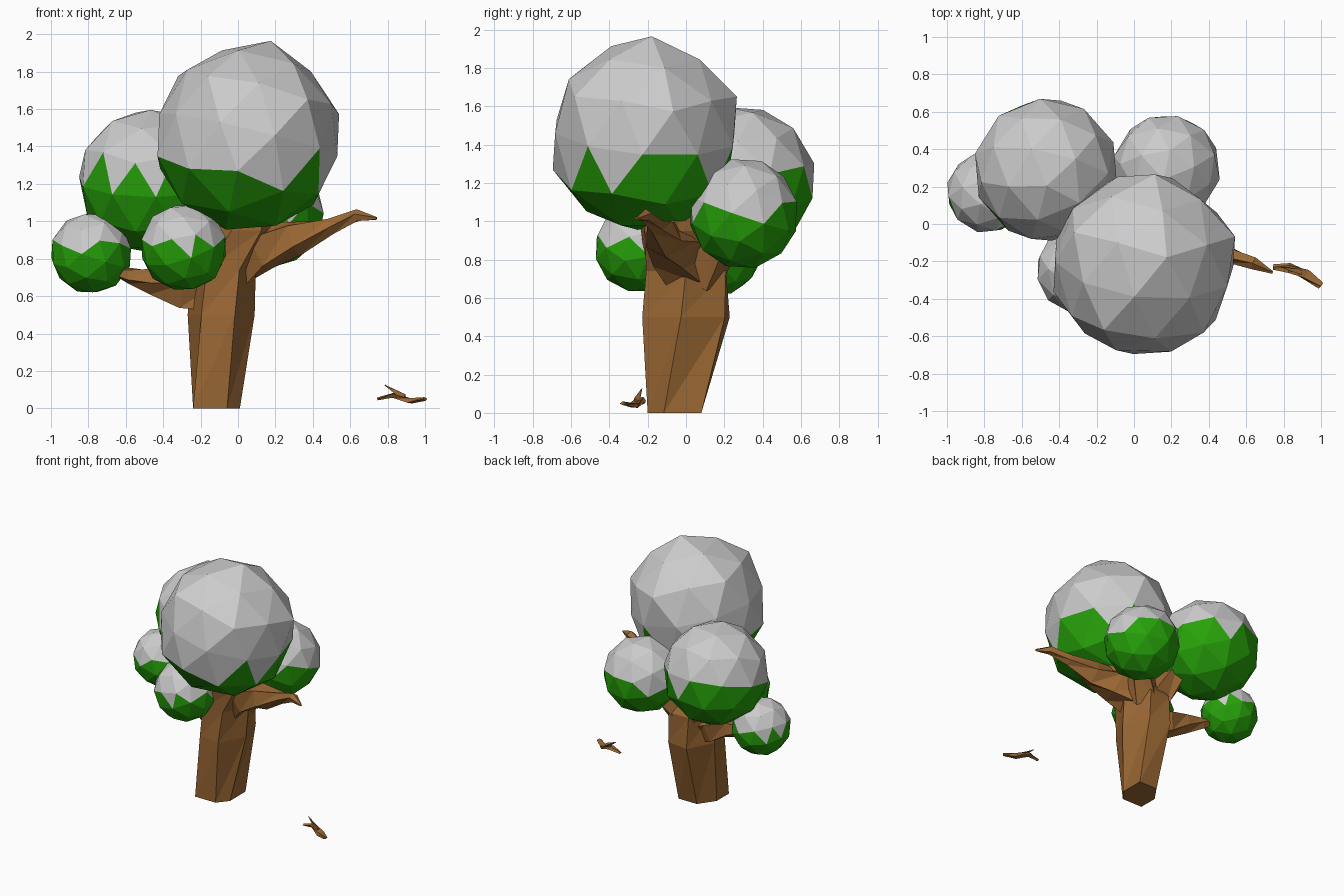
import bpy, bmesh, math
from mathutils import Vector, Euler

if "Cube" in bpy.data.objects:
    bpy.data.objects.remove(bpy.data.objects["Cube"])


def material(name, rgb):
    m = bpy.data.materials.new(name)
    m.diffuse_color = (*rgb, 1)
    m.use_nodes = True
    m.node_tree.nodes["Principled BSDF"].inputs["Base Color"].default_value = m.diffuse_color
    return m


BARK = material("bark", (0.33, 0.14, 0.035))
LEAF = material("leaf", (0.02, 0.36, 0.003))
SNOW = material("snow", (0.8, 0.8, 0.8))


def finish(name, bm, mats):
    bmesh.ops.recalc_face_normals(bm, faces=bm.faces)
    me = bpy.data.meshes.new(name)
    bm.to_mesh(me)
    bm.free()
    for m in mats:
        me.materials.append(m)
    ob = bpy.data.objects.new(name, me)
    bpy.context.collection.objects.link(ob)


def skin(name, rings):
    """Join successive rings of points into a closed faceted tube."""
    bm = bmesh.new()
    vr = [[bm.verts.new(p) for p in r] for r in rings]
    n = len(vr[0])
    for a, b in zip(vr, vr[1:]):
        for i in range(n):
            j = (i + 1) % n
            bm.faces.new((a[i], a[j], b[j]))
            bm.faces.new((a[i], b[j], b[i]))
    bm.faces.new(vr[0])
    bm.faces.new(vr[-1])
    finish(name, bm, [BARK])


def branch(name, path, sides=5, flat=1.0):
    """Tapering tube along (x, y, z, radius) points."""
    pts = [Vector(p[:3]) for p in path]
    rings = []
    for k, p in enumerate(pts):
        t = (pts[min(k + 1, len(pts) - 1)] - pts[max(k - 1, 0)]).normalized()
        u = t.cross(Vector((0, 0, 1))).normalized()
        v = u.cross(t)
        r = path[k][3]
        rings.append([p + r * (u * math.cos(a) + v * math.sin(a) * flat)
                      for a in (math.tau * (i + 0.3 * k) / sides for i in range(sides))])
    skin(name, rings)


def foliage(name, centre, r, rot, green_below, flatten=1.0):
    """Low-poly ball: leaves on downward faces, snow on the others."""
    bm = bmesh.new()
    bmesh.ops.create_icosphere(bm, subdivisions=2, radius=r)
    for v in bm.verts:
        if len(v.link_edges) == 6 and v.co.z > -0.1 * r:
            v.co *= flatten
    for v in bm.verts:
        v.co.rotate(Euler([math.radians(a) for a in rot]))
        v.co += Vector(centre)
    bm.normal_update()
    for f in bm.faces:
        f.material_index = 1 if f.normal.z < green_below else 0
    finish(name, bm, [SNOW, LEAF])


# Trunk: skewed foot, then six-sided rings (x, y, z, half width, half depth)
foot = [(1, -0.4), (1, 1), (-0.3, 1), (-1, 0.1), (-1, -1), (0.45, -1)]
trunk = [(-0.09, 0.0, 0.5, 0.18, 0.25), (-0.08, 0.0, 0.74, 0.175, 0.24),
         (0.03, -0.07, 0.95, 0.16, 0.18), (0.07, -0.12, 1.1, 0.12, 0.12)]
rings = [[(-0.115 + 0.125 * x, -0.06 + 0.14 * y, 0) for x, y in foot]]
rings += [[(x + a * math.cos(t), y + b * math.sin(t), z)
           for t in (math.tau * (i - 0.1 + 0.1 * k) / 6 for i in range(6))]
          for k, (x, y, z, a, b) in enumerate(trunk)]
skin("trunk", rings)

# Branches
branch("right_branch", [(-0.05, 0, 0.74, 0.15), (0.12, -0.07, 0.86, 0.14),
                        (0.3, -0.12, 0.91, 0.1), (0.5, -0.16, 0.975, 0.045),
                        (0.64, -0.21, 1.03, 0.035), (0.74, -0.26, 1.015, 0.008)])
branch("left_branch", [(-0.1, 0, 0.6, 0.13), (-0.28, 0.03, 0.635, 0.12),
                       (-0.45, 0.06, 0.68, 0.075), (-0.58, 0.1, 0.71, 0.045),
                       (-0.68, 0.14, 0.735, 0.015)])
branch("back_left_branch", [(-0.1, 0.05, 0.7, 0.14), (-0.3, 0.2, 1.05, 0.08)])
branch("back_right_branch", [(-0.03, 0.07, 0.72, 0.13), (0.12, 0.22, 0.95, 0.09)])

# Fallen twig
branch("fallen_twig", [(0.745, -0.23, 0.05, 0.015), (0.83, -0.235, 0.07, 0.03),
                       (0.92, -0.27, 0.04, 0.035), (1.0, -0.33, 0.05, 0.02)], 4, 0.5)
branch("fallen_twig_prong", [(0.89, -0.26, 0.06, 0.02), (0.785, -0.23, 0.125, 0.003)], 3)

# Foliage balls
foliage("large_crown", (0.055, -0.215, 1.46), 0.52, (0, 14, 17), -0.3, 0.94)
foliage("back_left_foliage", (-0.47, 0.29, 1.215), 0.39, (10, -8, 40), 0.05)
foliage("back_right_foliage", (0.175, 0.3, 1.04), 0.29, (-12, 15, 40), 0.05)
foliage("small_left_foliage", (-0.785, 0.17, 0.83), 0.22, (20, 5, 60), 0.1)
foliage("small_front_foliage", (-0.29, -0.245, 0.86), 0.235, (15, -20, 5), 0.05)
